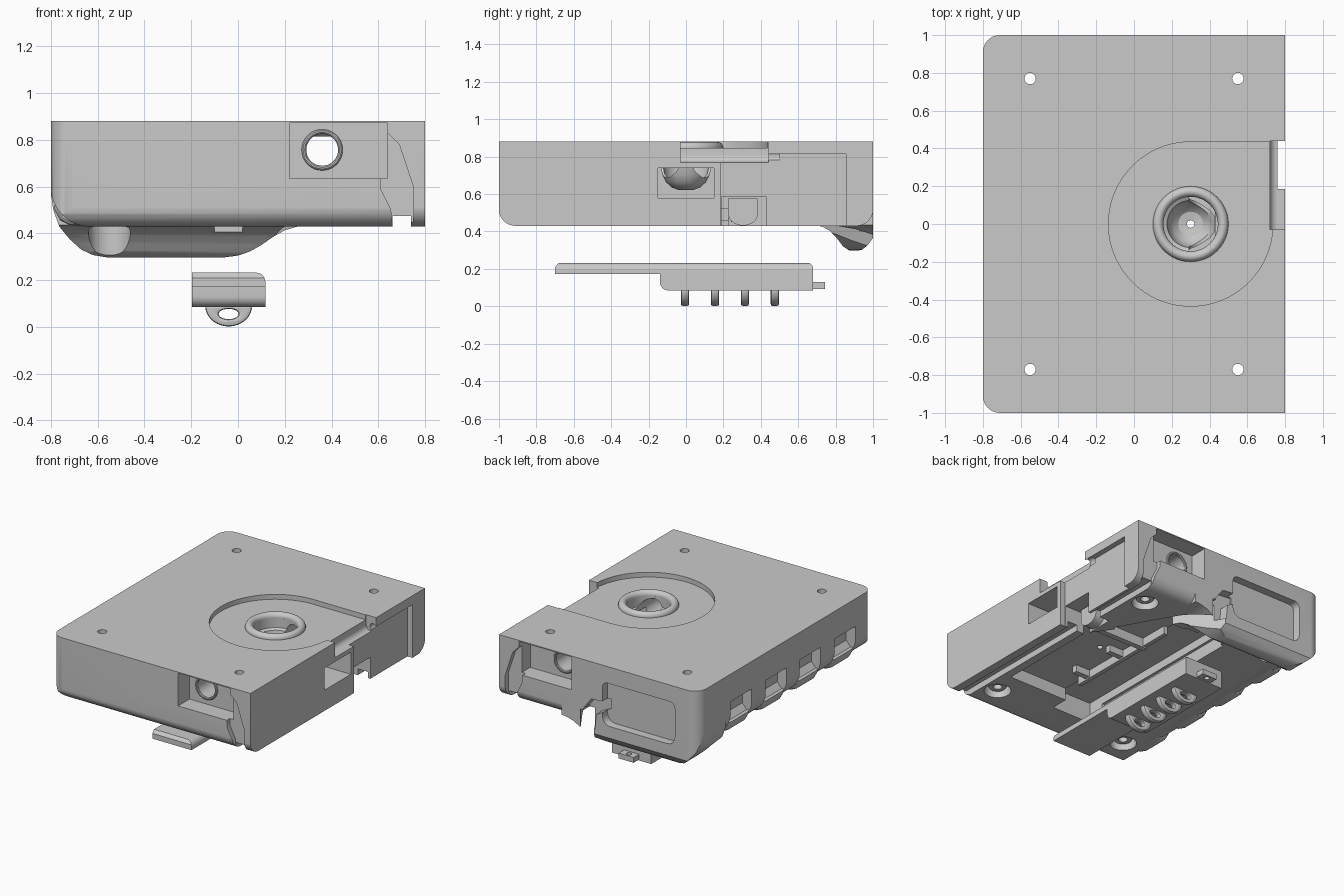
import bpy, bmesh, math
from mathutils import Vector

if "Cube" in bpy.data.objects:
    bpy.data.objects.remove(bpy.data.objects["Cube"], do_unlink=True)

grey = bpy.data.materials.new("plain grey")
grey.use_nodes = True
COLOUR = (0.59, 0.59, 0.59, 1)
grey.diffuse_color = COLOUR
grey.node_tree.nodes["Principled BSDF"].inputs["Base Color"].default_value = COLOUR


def finish(name, bm):
    bmesh.ops.recalc_face_normals(bm, faces=bm.faces[:])
    mesh = bpy.data.meshes.new(name)
    bm.to_mesh(mesh)
    bm.free()
    mesh.materials.append(grey)
    obj = bpy.data.objects.new(name, mesh)
    bpy.context.collection.objects.link(obj)
    return obj


def prism(name, pts, axis, lo, hi):
    """Extrude a 2D outline along an axis."""
    place = {"x": lambda p, d: (d, p[0], p[1]), "y": lambda p, d: (p[0], d, p[1]),
             "z": lambda p, d: (p[0], p[1], d)}[axis]
    bm = bmesh.new()
    face = bm.faces.new([bm.verts.new(place(p, lo)) for p in pts])
    ext = bmesh.ops.extrude_face_region(bm, geom=[face])
    shift = Vector(place((0, 0), hi - lo))
    bmesh.ops.translate(bm, vec=shift, verts=[v for v in ext["geom"] if isinstance(v, bmesh.types.BMVert)])
    return finish(name, bm)


def box(name, x0, x1, y0, y1, z0, z1):
    return prism(name, [(x0, y0), (x1, y0), (x1, y1), (x0, y1)], "z", z0, z1)


def arc(cx, cy, r, a0, a1, n=10, ry=None):
    ry = ry or r
    angles = [math.radians(a0 + (a1 - a0) * i / n) for i in range(n + 1)]
    return [(cx + r * math.cos(a), cy + ry * math.sin(a)) for a in angles]


def disc(name, cx, cy, r, axis, lo, hi, n=40, ry=None):
    return prism(name, arc(cx, cy, r, 0, 360, n, ry)[:-1], axis, lo, hi)


def lathe(name, profile, centre, axis="z", n=48):
    """Revolve a closed radius/height loop."""
    bm = bmesh.new()
    rings = []
    for i in range(n):
        c, s = math.cos(math.tau * i / n), math.sin(math.tau * i / n)
        rings.append([bm.verts.new(Vector(centre) + Vector((r * c, r * s, h) if axis == "z" else (r * c, h, r * s)))
                      for r, h in profile])
    m = len(profile)
    for i in range(n):
        a, b = rings[i], rings[(i + 1) % n]
        for j in range(m):
            k = (j + 1) % m
            bm.faces.new((a[j], b[j], b[k], a[k]))
    return finish(name, bm)


def apply_mod(obj, mod):
    bpy.context.view_layer.objects.active = obj
    bpy.ops.object.modifier_apply(modifier=mod.name)


def combine(obj, tool, op):
    mod = obj.modifiers.new("combine", "BOOLEAN")
    mod.operation, mod.solver, mod.object = op, "EXACT", tool
    apply_mod(obj, mod)
    bpy.data.objects.remove(tool, do_unlink=True)


def cut(obj, tool): combine(obj, tool, "DIFFERENCE")
def add(obj, tool): combine(obj, tool, "UNION")
def clip(obj, tool): combine(obj, tool, "INTERSECT")


# Main case: plan outline clipped by side and front outlines
plan = [(.8, -1), (.8, 1)] + arc(-.71, .91, .09, 90, 180) + arc(-.71, -.91, .09, 180, 270)
case = prism("case", plan, "z", .3, .88)
clip(case, prism("side", [(-1.001, 1)] + arc(-.911, .52, .09, 180, 270)
                 + arc(.911, .52, .09, 270, 360) + [(1.001, 1)], "x", -1.1, 1.1))
clip(case, prism("front", [(.9, 1), (-.801, 1)] + arc(-.631, .599, .17, 180, 270, 14)
                 + [(.9, .429)], "y", -1.1, 1.1))

# Rounded grip swelling under the back
grip = prism("grip", plan, "z", .2, .7)
clip(grip, prism("grip_front", [(-.81, .8), (-.805, .6), (-.79, .5), (-.765, .43), (-.72, .375), (-.67, .33),
                                (-.62, .307), (-.56, .297), (-.06, .297), (0, .305), (.05, .322), (.1, .35),
                                (.15, .385), (.2, .413), (.25, .428), (.3, .434), (.3, .8)], "y", .6, 1.2))
clip(grip, prism("grip_side", [(.68, .72), (.68, .436), (.73, .425), (.77, .403), (.81, .36), (.84, .32),
                               (.87, .3), (.9, .295), (.94, .302), (.97, .325), (1, .365), (1.1, .5),
                               (1.1, .72)], "x", -1, 1))
add(case, grip)

# Finger bumps filling the rounded lower edge
finger_y = [.51, .11, -.28, -.68]
for y in finger_y:
    bump = prism("bump", [(-.62, .56), (-.79, .56), (-.785, .5), (-.76, .455), (-.72, .435), (-.62, .433)],
                 "y", y - .13, y + .13)
    bevel = bump.modifiers.new("round", "BEVEL")
    bevel.width, bevel.segments, bevel.angle_limit = .035, 3, math.radians(60)
    bevel.limit_method = "ANGLE"
    apply_mod(bump, bevel)
    add(case, bump)

# Shallow tray underneath with a sloped back corner, deeper bay for the cover
cut(case, prism("tray", [(-.22, -.57), (.6, -.57), (.6, .2), (.47, .38), (.28, .67), (-.22, .67)],
                "z", .2, .52))
cut(case, box("cover_bay", -.2, .12, -.7, .69, .3, .58))
cut(case, box("tab_slot", -.1, .02, .6, .765, .3, .5))

# Slanted cable channel from the tray out through the back
cut(case, prism("cable_channel", [(.5, .38), (.42, .33), (.02, 1.03), (.1, 1.08)], "z", .2, .515))

# Finger pockets above the bumps
for y in finger_y:
    cut(case, prism("pocket", [(-.9, .52), (-.76, .52), (-.725, .56), (-.725, .64), (-.76, .68), (-.9, .68)],
                    "y", y - .12, y + .12))

# Recesses and shaped grooves in the front and back walls
groove = [(.63, .87), (.64, .83), (.69, .78), (.72, .69), (.75, .6), (.75, .4), (.66, .4),
          (.655, .5), (.61, .59), (.61, .64), (.63, .64)]
for s in (-1, 1):
    cut(case, box("recess", .22, .64, min(s * .87, s * 1.1), max(s * .87, s * 1.1), .635, .872))
    cut(case, prism("groove", groove, "y", min(s * .965, s * 1.1), max(s * .965, s * 1.1)))
cut(case, box("through_notch", .66, .74, -1.1, 1.1, .3, .475))
cut(case, prism("back_panel", arc(-.07, .72, .04, 0, 90, 4) + arc(-.57, .72, .04, 90, 180, 4)
                + arc(-.55, .51, .06, 180, 270, 4) + arc(-.09, .51, .06, 270, 360, 4), "y", .94, 1.2))
cut(case, prism("panel_nick", [(.12, .4), (.12, .53), (.06, .61), (-.06, .62), (-.06, .55), (.02, .51), (.03, .4)],
                "y", .93, 1.2))

# Side openings and latch recess
cut(case, box("window", .12, 1, -.15, .15, .58, .74))
cut(case, box("latch_recess", .76, 1, .185, .855, .3, .815))
cut(case, box("lower_notch", .58, 1, .19, .43, .3, .585))
cut(case, prism("round_slot", [(1, 1), (.72, 1)] + arc(.76, .81, .04, 180, 270, 8) + [(1, .77)], "y", -.03, .44))
cut(case, disc("slot_end", .775, .803, .026, "y", .42, .5, 20))

# Dial cup: rounded underside inside the window, hollowed from above
add(case, lathe("cup_outside", [(.01, .77), (.14, .77), (.135, .74), (.125, .7), (.105, .662), (.075, .635),
                                (.04, .622), (.01, .62)], (.3, 0, 0)))

# Shallow round recess in the top, running out towards the side
cut(case, prism("dial_recess", arc(.3, 0, .435, 90, 356, 60) + [(.735, -.02), (.735, .435)], "z", .845, 1))
cut(case, lathe("cup_inside", [(.01, .95), (.144, .95), (.144, .775), (.125, .765), (.115, .71), (.095, .675),
                               (.065, .65), (.01, .642)], (.3, 0, 0)))
cut(case, disc("centre_hole", .3, 0, .02, "z", .3, 1, 20))
cut(case, disc("bore", .36, .757, .07, "y", -1.2, 1.2))
lathe("dial_rim", arc(.172, .846, .028, 0, 360, 20, .032)[:-1], (.3, 0, 0))

# Screw holes and their counterbores
for x in (-.55, .55):
    for y in (-.77, .77):
        cut(case, disc("screw_hole", x, y, .03, "z", 0, 1, 24))
        cut(case, disc("counterbore", x, y, .09, "z", 0, .5))
        lathe("screw_seat", [(.03, .46), (.06, .46), (.06, .51), (.03, .51)], (x, y, 0), n=24)

# Socket rings around the bore
for s in (-1, 1):
    lathe("socket_ring", arc(.078, s * .872, .01, 0, 360, 10)[:-1], (.36, 0, .757), "y", 36)

# Tongue in the lower notch
prism("latch_tongue", [(.225, .575), (.225, .49)] + arc(.305, .49, .078, 180, 360, 14, .058) + [(.383, .575)],
      "x", .585, .655)

# Ribs and small catches in the tray
box("cross_rib", .12, .6, .24, .28, .45, .53)
box("bay_rib", .125, .155, -.4, .5, .46, .53)
for y in (-.3, .05):
    box("catch", .15, .27, y - .02, y + .02, .47, .53)

# Separate sliding cover below
cover = prism("cover", [(-.7, .172), (-.7, .21), (-.68, .232)] + arc(.65, .202, .03, 90, 0, 6)
              + [(.68, .085)] + arc(-.095, .13, .045, 270, 180, 6) + [(-.14, .172)], "x", -.3, .3)
clip(cover, prism("cover_section", [(-.197, .05), (.117, .05)] + arc(.077, .192, .04, 0, 90, 8)
                  + [(-.197, .24)], "y", -1, 1))
tab = box("cover_tab", -.1, .02, .66, .742, .092, .13)
cut(tab, disc("tab_hole", -.04, .712, .018, "z", 0, .3, 20))

# Pull loops under the cover
for y in (-.005, .155, .315, .475):
    loop = prism("pull_loop", arc(-.04, .09, .1, 180, 360, 24, .088), "y", y - .022, y + .022)
    cut(loop, disc("loop_hole", -.04, .055, .043, "y", y - .1, y + .1, 28, .022))
    soft = loop.modifiers.new("round", "BEVEL")
    soft.width, soft.segments = .012, 2
    soft.limit_method, soft.angle_limit = "ANGLE", math.radians(50)
    apply_mod(loop, soft)

# Smooth the curved faces, keep corners sharp
bpy.ops.object.select_all(action="DESELECT")
for obj in bpy.context.collection.objects:
    if obj.type == "MESH" and obj.data.materials and obj.data.materials[0] == grey:
        obj.select_set(True)
        bpy.context.view_layer.objects.active = obj
bpy.ops.object.shade_smooth_by_angle(angle=math.radians(30))
